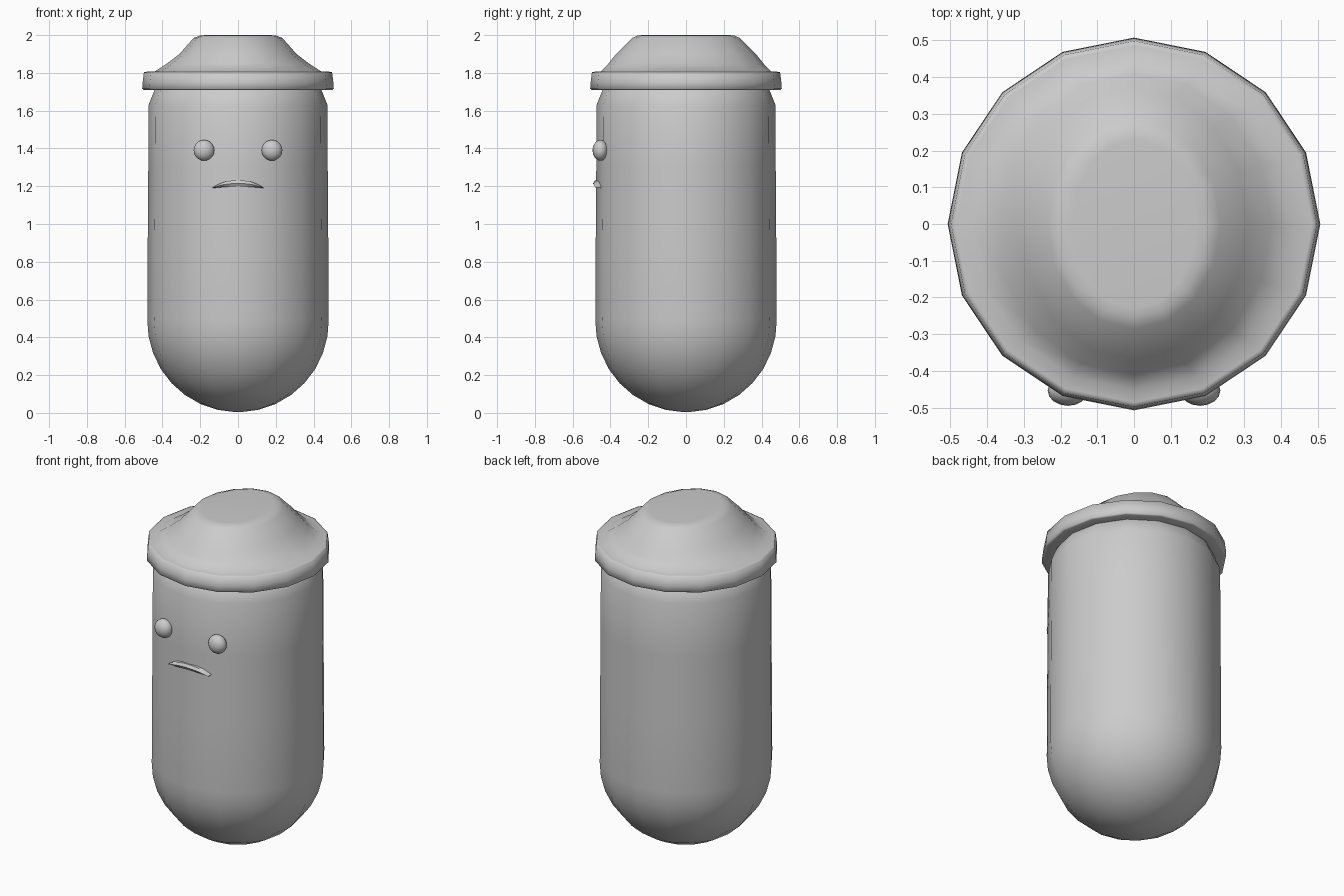
import bpy, bmesh, math

if "Cube" in bpy.data.objects:
    bpy.data.objects.remove(bpy.data.objects["Cube"])

SIDES = 16

grey = bpy.data.materials.new("plain grey")
grey.diffuse_color = (0.6, 0.6, 0.6, 1)
grey.use_nodes = True
grey.node_tree.nodes["Principled BSDF"].inputs["Base Color"].default_value = grey.diffuse_color


def finish(name, bm):
    bmesh.ops.recalc_face_normals(bm, faces=bm.faces)
    for f in bm.faces:
        f.smooth = True
    me = bpy.data.meshes.new(name)
    bm.to_mesh(me)
    bm.free()
    me.materials.append(grey)
    ob = bpy.data.objects.new(name, me)
    bpy.context.collection.objects.link(ob)
    return ob


def loft(name, rings):
    """Skin elliptical rings given as (x radius, y radius, z) and cap both ends."""
    bm = bmesh.new()
    loops = []
    for rx, ry, z in rings:
        loops.append([bm.verts.new((rx * math.cos(i * math.tau / SIDES),
                                    ry * math.sin(i * math.tau / SIDES), z))
                      for i in range(SIDES)])
    for a, b in zip(loops, loops[1:]):
        for i in range(SIDES):
            j = (i + 1) % SIDES
            bm.faces.new((a[i], a[j], b[j], b[i]))
    bm.faces.new(loops[0][::-1])
    bm.faces.new(loops[-1])
    return finish(name, bm)


# Body: round bottom, nearly straight wall, shoulder tucked under the hat
R = 0.48
body = []
for k in range(8):
    a = math.radians(2 + k * 11.25)
    body.append((R * math.sin(a), R * math.sin(a), R + 0.004 - R * math.cos(a)))
body += [(R, R, 0.49), (0.478, 0.478, 0.9), (0.475, 0.475, 1.3),
         (0.474, 0.474, 1.63), (0.44, 0.44, 1.715), (0.36, 0.36, 1.78)]
loft("body", body)

# Hat: banded brim and a dome with an oval flat top
loft("hat", [(0.42, 0.42, 1.715), (0.498, 0.498, 1.71), (0.507, 0.507, 1.715),
             (0.505, 0.505, 1.75), (0.498, 0.498, 1.803), (0.485, 0.485, 1.806),
             (0.44, 0.45, 1.808), (0.375, 0.41, 1.85), (0.31, 0.37, 1.90),
             (0.235, 0.285, 1.985), (0.20, 0.255, 1.998), (0.17, 0.23, 2.0)])

# Eyes: slightly flattened balls
for side, x in (("left", -0.18), ("right", 0.18)):
    bm = bmesh.new()
    bmesh.ops.create_uvsphere(bm, u_segments=16, v_segments=10, radius=0.055)
    bmesh.ops.scale(bm, vec=(1, 0.76, 1), verts=bm.verts)
    bmesh.ops.translate(bm, vec=(x, -0.453, 1.39), verts=bm.verts)
    finish(side + "_eye", bm)

# Mouth: thin frown, arched on top and almost flat below
bm = bmesh.new()
N = 12
strips = []
for i in range(N + 1):
    t = -1 + 2 * i / N
    x = 0.135 * t
    top = 1.193 + 0.038 * (1 - abs(t) ** 2.4)
    low = 1.190 + 0.008 * (1 - t * t)
    y = -0.482 + 0.012 * t * t
    mid = (top + low) / 2
    strips.append([bm.verts.new(p) for p in (
        (x, y, low), (x, y - 0.010, mid), (x, y, top), (x, -0.43, top), (x, -0.43, low))])
for a, b in zip(strips, strips[1:]):
    for k in range(5):
        m = (k + 1) % 5
        bm.faces.new((a[k], a[m], b[m], b[k]))
bm.faces.new(strips[0])
bm.faces.new(strips[-1][::-1])
mouth = finish("mouth", bm)
mouth.data.set_sharp_from_angle(angle=math.radians(45))
